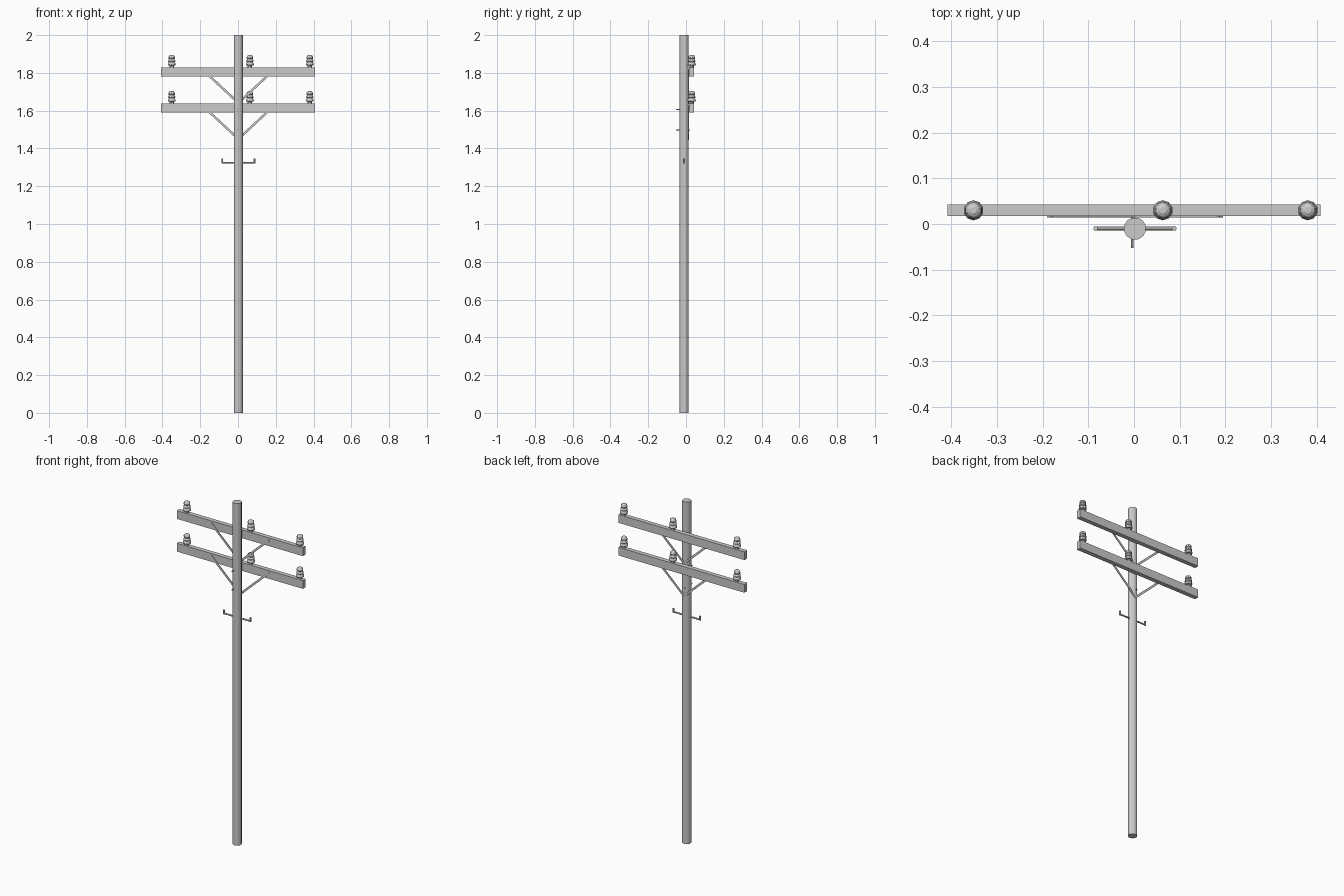
import bpy, bmesh, math
from mathutils import Vector

if "Cube" in bpy.data.objects:
    bpy.data.objects.remove(bpy.data.objects["Cube"])

PX, PY = 0.002, -0.010  # pole axis


def finish(name, bm):
    bmesh.ops.recalc_face_normals(bm, faces=bm.faces)
    me = bpy.data.meshes.new(name)
    bm.to_mesh(me)
    bm.free()
    ob = bpy.data.objects.new(name, me)
    bpy.context.collection.objects.link(ob)
    return ob


def lathe(name, profile, loc, sides):
    bm = bmesh.new()
    rings = []
    for r, z in profile:
        rings.append([bm.verts.new((loc[0] + r * math.cos(a), loc[1] + r * math.sin(a), loc[2] + z))
                      for a in (2 * math.pi * (i + 0.5) / sides for i in range(sides))])
    for a, b in zip(rings, rings[1:]):
        for i in range(sides):
            j = (i + 1) % sides
            bm.faces.new((a[i], a[j], b[j], b[i]))
    bm.faces.new(rings[0])
    bm.faces.new(rings[-1])
    return finish(name, bm)


def bar(name, p, q, width, depth):
    # box running from p to q; depth is measured along y (or x for bars along y)
    p, q = Vector(p), Vector(q)
    d = (q - p).normalized()
    side = Vector((0, 1, 0)) if abs(d.y) < 0.9 else Vector((1, 0, 0))
    up = d.cross(side)
    bm = bmesh.new()
    for c in (p, q):
        for s, t in ((-1, -1), (1, -1), (1, 1), (-1, 1)):
            bm.verts.new(c + side * s * depth / 2 + up * t * width / 2)
    bmesh.ops.convex_hull(bm, input=bm.verts)
    bmesh.ops.dissolve_limit(bm, angle_limit=0.01, verts=bm.verts, edges=bm.edges)
    return finish(name, bm)


def rod(name, p, q, r, sides=8):
    p, q = Vector(p), Vector(q)
    ob = lathe(name, [(r, 0), (r, (q - p).length)], (0, 0, 0), sides)
    ob.rotation_euler = (q - p).to_track_quat('Z', 'Y').to_euler()
    ob.location = p
    return ob


# Pole
lathe("pole", [(0.0245, 0), (0.0245, 2.0)], (PX, PY, 0), 12)

# Stacked-skirt insulator outline
insulator = [(0.012, 0), (0.012, 0.010), (0.021, 0.012), (0.022, 0.018), (0.018, 0.027),
             (0.016, 0.029), (0.020, 0.032), (0.020, 0.037), (0.016, 0.043), (0.015, 0.045),
             (0.018, 0.048), (0.018, 0.056), (0.014, 0.063), (0.007, 0.067)]

# Two crossarms with insulators and diagonal braces
for level, z in (("upper", 1.804), ("lower", 1.613)):
    bar(level + "_crossarm", (-0.408, 0.030, z), (0.408, 0.030, z), 0.048, 0.026)
    for i, x in enumerate((-0.351, 0.063, 0.380)):
        lathe(f"{level}_insulator_{i}", insulator, (x, 0.030, z + 0.024), 10)
    for s in (-1, 1):
        bar(f"{level}_brace_{s}", (PX + s * 0.188, 0.0155, z + 0.012),
            (PX, 0.0155, z - 0.163), 0.012, 0.003)

# Through bolts
rod("upper_bolt", (-0.004, -0.052, 1.606), (-0.004, 0.018, 1.606), 0.003, 6)
rod("lower_bolt", (-0.004, -0.052, 1.498), (-0.004, 0.020, 1.498), 0.003, 6)

# Low wire bracket with upturned ends
rod("bracket_bar", (PX - 0.090, PY, 1.325), (PX + 0.090, PY, 1.325), 0.0045)
for s in (-1, 1):
    rod(f"bracket_tip_{s}", (PX + s * 0.086, PY, 1.321), (PX + s * 0.086, PY, 1.346), 0.005)
